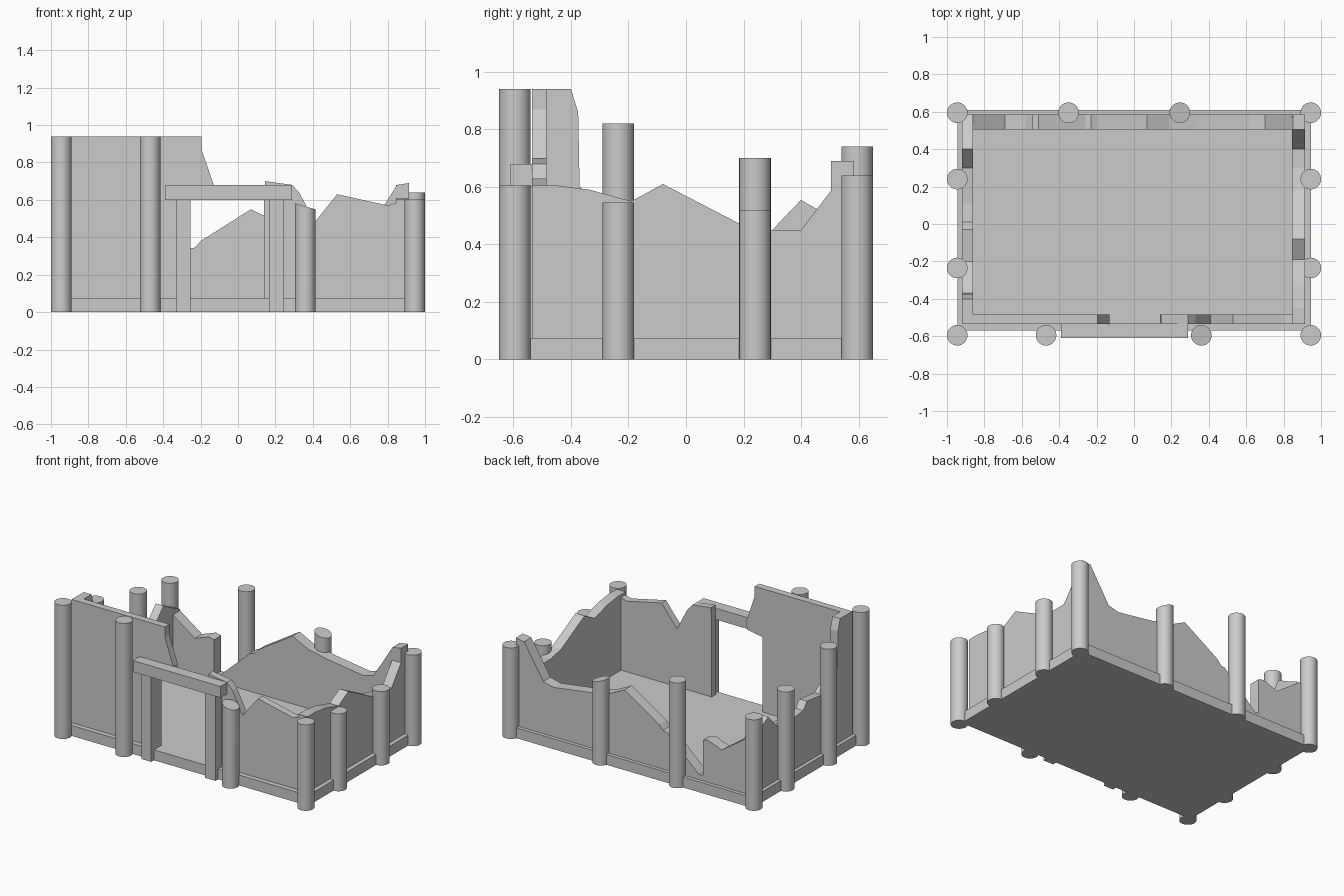
import bpy, bmesh
from mathutils import Vector

if "Cube" in bpy.data.objects:
    bpy.data.objects.remove(bpy.data.objects["Cube"])

stone = bpy.data.materials.new("grey_stone")
stone.diffuse_color = (0.6, 0.6, 0.6, 1)
stone.use_nodes = True
stone.node_tree.nodes["Principled BSDF"].inputs["Base Color"].default_value = stone.diffuse_color


def add_object(name, bm):
    bmesh.ops.recalc_face_normals(bm, faces=bm.faces)
    mesh = bpy.data.meshes.new(name)
    bm.to_mesh(mesh)
    bm.free()
    mesh.materials.append(stone)
    obj = bpy.data.objects.new(name, mesh)
    bpy.context.collection.objects.link(obj)
    return obj


def box(name, x0, x1, y0, y1, z0, z1):
    bm = bmesh.new()
    bmesh.ops.create_cube(bm, size=1)
    for v in bm.verts:
        v.co = Vector(((x0 + x1) / 2 + v.co.x * (x1 - x0),
                       (y0 + y1) / 2 + v.co.y * (y1 - y0),
                       (z0 + z1) / 2 + v.co.z * (z1 - z0)))
    return add_object(name, bm)


def wall(name, axis, t0, t1, top, bottom=0.05):
    """Broken wall: top outline along one axis, extruded from t0 to t1."""
    pts = [(top[0][0], bottom)] + top + [(top[-1][0], bottom)]
    bm = bmesh.new()
    if axis == "x":
        verts = [bm.verts.new((a, t0, z)) for a, z in pts]
        step = Vector((0, t1 - t0, 0))
    else:
        verts = [bm.verts.new((t0, a, z)) for a, z in pts]
        step = Vector((t1 - t0, 0, 0))
    face = bm.faces.new(verts)
    ext = bmesh.ops.extrude_face_region(bm, geom=[face], use_keep_orig=True)
    moved = [g for g in ext["geom"] if isinstance(g, bmesh.types.BMVert)]
    bmesh.ops.translate(bm, verts=moved, vec=step)
    return add_object(name, bm)


def column(name, x, y, height, slope=0.0):
    """Round column; slope tilts its broken top along x."""
    bm = bmesh.new()
    bmesh.ops.create_cone(bm, cap_ends=True, segments=32,
                          radius1=0.055, radius2=0.055, depth=height)
    for v in bm.verts:
        if v.co.z > 0:
            v.co.z += slope * v.co.x
        v.co += Vector((x, y, height / 2))
    obj = add_object(name, bm)
    bpy.ops.object.select_all(action="DESELECT")
    obj.select_set(True)
    bpy.context.view_layer.objects.active = obj
    bpy.ops.object.shade_smooth_by_angle()


# Plinth and floor
box("floor_plinth", -0.945, 0.945, -0.57, 0.61, 0, 0.073)

# Front wall on both sides of the doorway
wall("front_wall_left", "x", -0.535, -0.485,
     [(-0.92, 0.94), (-0.195, 0.94), (-0.195, 0.87), (-0.13, 0.68),
      (-0.135, 0.62), (-0.255, 0.60)])
wall("front_wall_right", "x", -0.535, -0.485,
     [(0.14, 0.60), (0.145, 0.70), (0.29, 0.68), (0.33, 0.635), (0.41, 0.48),
      (0.53, 0.63), (0.80, 0.57), (0.915, 0.605)])

# Back wall with its deep breach
wall("back_wall", "x", 0.505, 0.585,
     [(-0.92, 0.46), (-0.86, 0.45), (-0.69, 0.33), (-0.58, 0.37), (-0.54, 0.36),
      (-0.54, 0.11), (-0.51, 0.11), (-0.26, 0.34), (-0.23, 0.345), (-0.20, 0.38),
      (0.07, 0.55), (0.19, 0.49), (0.34, 0.46), (0.62, 0.42), (0.70, 0.44),
      (0.85, 0.68), (0.915, 0.69)])

# Side walls
wall("left_wall", "y", -0.92, -0.86,
     [(-0.535, 0.94), (-0.40, 0.94), (-0.375, 0.86), (-0.37, 0.60), (-0.20, 0.48),
      (-0.03, 0.50), (0.01, 0.45), (0.11, 0.44), (0.30, 0.45), (0.40, 0.555),
      (0.46, 0.52), (0.585, 0.46)])
wall("right_wall", "y", 0.845, 0.915,
     [(-0.535, 0.605), (-0.45, 0.605), (-0.335, 0.59), (-0.19, 0.55), (-0.08, 0.61),
      (0.18, 0.475), (0.30, 0.45), (0.40, 0.45), (0.575, 0.68), (0.585, 0.64)])

# Doorway
box("door_lintel", -0.39, 0.29, -0.61, -0.53, 0.60, 0.68)
box("door_jamb_left", -0.33, -0.255, -0.60, -0.51, 0, 0.60)
box("door_jamb_right", 0.165, 0.245, -0.60, -0.51, 0, 0.60)

# Columns: x, y, height, top slope
columns = [
    (-0.945, -0.595, 0.94, 0), (-0.47, -0.595, 0.94, 0),
    (0.36, -0.595, 0.565, -0.3), (0.945, -0.595, 0.605, 0),
    (-0.945, -0.235, 0.82, 0), (-0.945, 0.24, 0.70, 0),
    (0.945, -0.235, 0.545, 0), (0.945, 0.24, 0.52, 0),
    (-0.945, 0.595, 0.64, 0), (-0.35, 0.595, 0.74, 0),
    (0.245, 0.595, 0.585, -0.3), (0.945, 0.595, 0.64, 0),
]
for i, (x, y, h, s) in enumerate(columns):
    column(f"column_{i + 1}", x, y, h, s)
